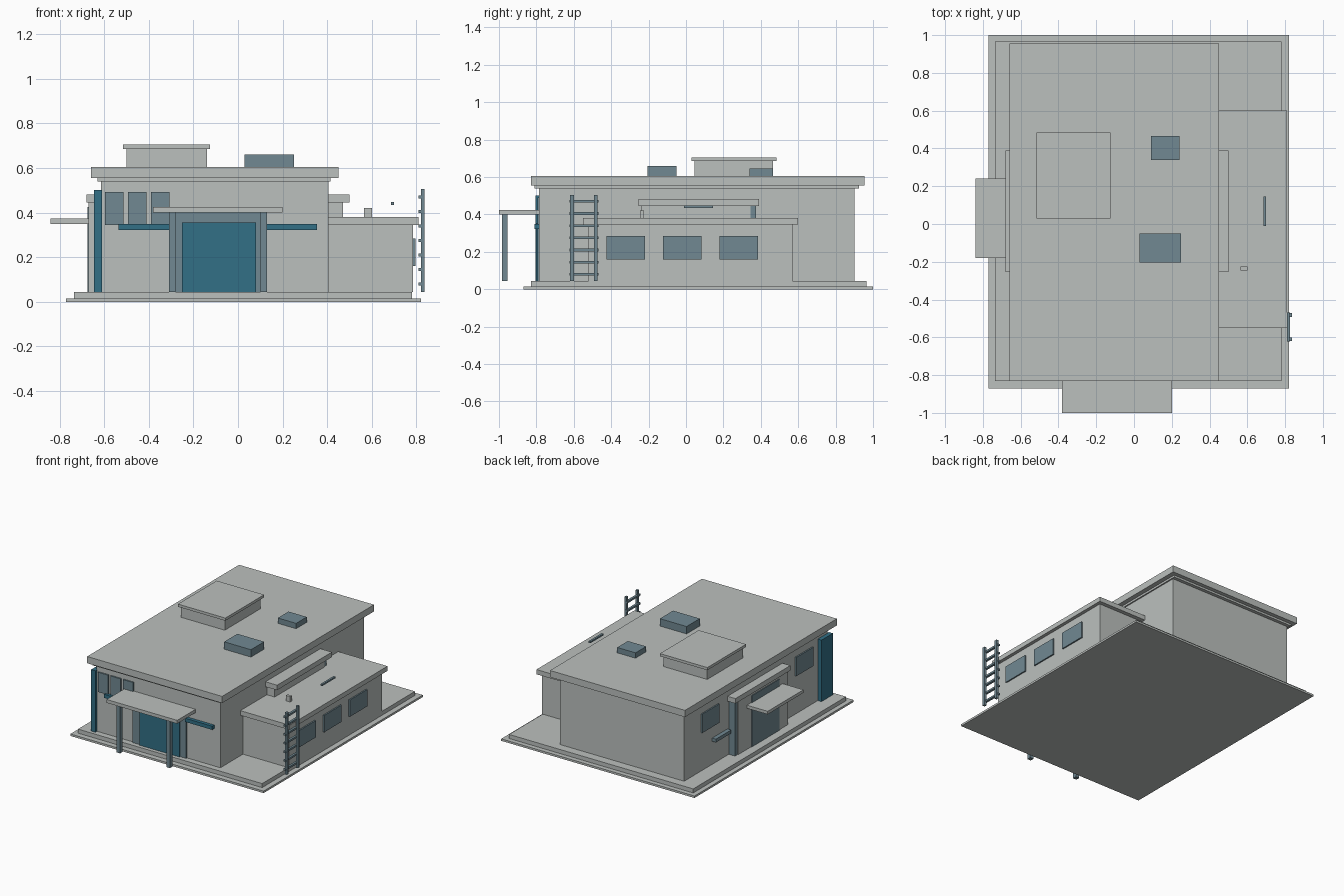
import bpy

cube = bpy.data.objects.get("Cube")
if cube:
    bpy.data.objects.remove(cube, do_unlink=True)


def material(name, r, g, b):
    m = bpy.data.materials.new(name)
    m.use_nodes = True
    m.diffuse_color = (r, g, b, 1)
    m.node_tree.nodes["Principled BSDF"].inputs["Base Color"].default_value = (r, g, b, 1)
    return m


concrete = material("pale concrete", .50, .53, .515)
glass = material("grey blue glass", .165, .25, .29)
teal = material("teal metal", .032, .16, .24)


def box(name, x, y, z, mat=concrete):
    """Box spanning the given (low, high) ranges."""
    bpy.ops.mesh.primitive_cube_add(size=1, location=[sum(r) / 2 for r in (x, y, z)])
    o = bpy.context.object
    o.name = name
    o.scale = [r[1] - r[0] for r in (x, y, z)]
    bpy.ops.object.transform_apply(location=False, rotation=False, scale=True)
    o.data.materials.append(mat)
    return o


floor = .045

# Stepped base
box("ground_slab", (-.77, .82), (-.87, 1), (0, .015))
box("plinth", (-.735, .78), (-.83, .965), (.015, floor))

# Main hall with its stepped roof
box("main_walls", (-.615, .405), (-.785, .9), (floor, .54))
box("roof_band", (-.63, .415), (-.81, .925), (.54, .555))
box("main_roof", (-.66, .45), (-.83, .955), (.555, .605))

# Rooftop hut and skylights
box("hut_walls", (-.5, -.14), (.045, .465), (.605, .687))
box("hut_roof", (-.515, -.125), (.03, .485), (.685, .705))
box("large_skylight", (.03, .25), (-.205, -.05), (.605, .66), glass)
box("small_skylight", (.09, .24), (.34, .465), (.605, .645), glass)

# Side wing
box("wing_walls", (.4, .785), (-.52, .57), (floor, .345))
box("wing_roof", (.4, .81), (-.55, .6), (.345, .38))
for y in (-.322, -.02, .282):
    box("wing_window", (.78, .795), (y - .102, y + .102), (.16, .285), glass)
box("roof_vent", (.565, .6), (-.245, -.225), (.38, .42))
box("roof_rail", (.685, .7), (-.01, .145), (.435, .447), glass)

# Cross block showing on both sides as a portal
box("portal_block", (-.67, .47), (-.24, .345), (floor, .445))
box("portal_jamb", (-.665, .465), (.345, .375), (floor, .445), glass)
box("portal_roof", (-.68, .5), (-.255, .39), (.445, .482))
box("side_door", (-.675, -.66), (-.135, .19), (floor, .425), glass)
box("side_canopy", (-.84, -.6), (-.18, .24), (.35, .373))
box("side_shelf", (-.645, -.61), (.39, .57), (.215, .24), glass)
for y in (.6, -.505):
    box("side_window", (-.625, -.61), (y - .1, y + .1), (.33, .47), glass)

# Front entrance
box("door_frame", (-.31, .13), (-.795, -.78), (floor, .4), glass)
box("front_door", (-.25, .08), (-.803, -.78), (floor, .355), teal)
box("front_canopy", (-.38, .2), (-1, -.78), (.4, .425))
for x in (-.295, .115):
    box("canopy_post", (x - .015, x + .015), (-.985, -.955), (floor, .4), glass)
for lo, hi in ((-.535, -.31), (.13, .355)):
    box("front_ledge", (lo, hi), (-.81, -.78), (.323, .35), teal)
for x in (-.555, -.452, -.348):
    box("front_window", (x - .042, x + .042), (-.795, -.78), (.345, .492), glass)
box("corner_panel", (-.645, -.61), (-.805, -.67), (floor, .502), teal)

# Ladder beside the wing
for y in (-.61, -.482):
    box("ladder_rail", (.82, .837), (y - .01, y + .01), (floor, .505), glass)
for i in range(7):
    z = .08 + i * .065
    box("ladder_rung", (.81, .827), (-.622, -.468), (z - .007, z + .007), glass)
